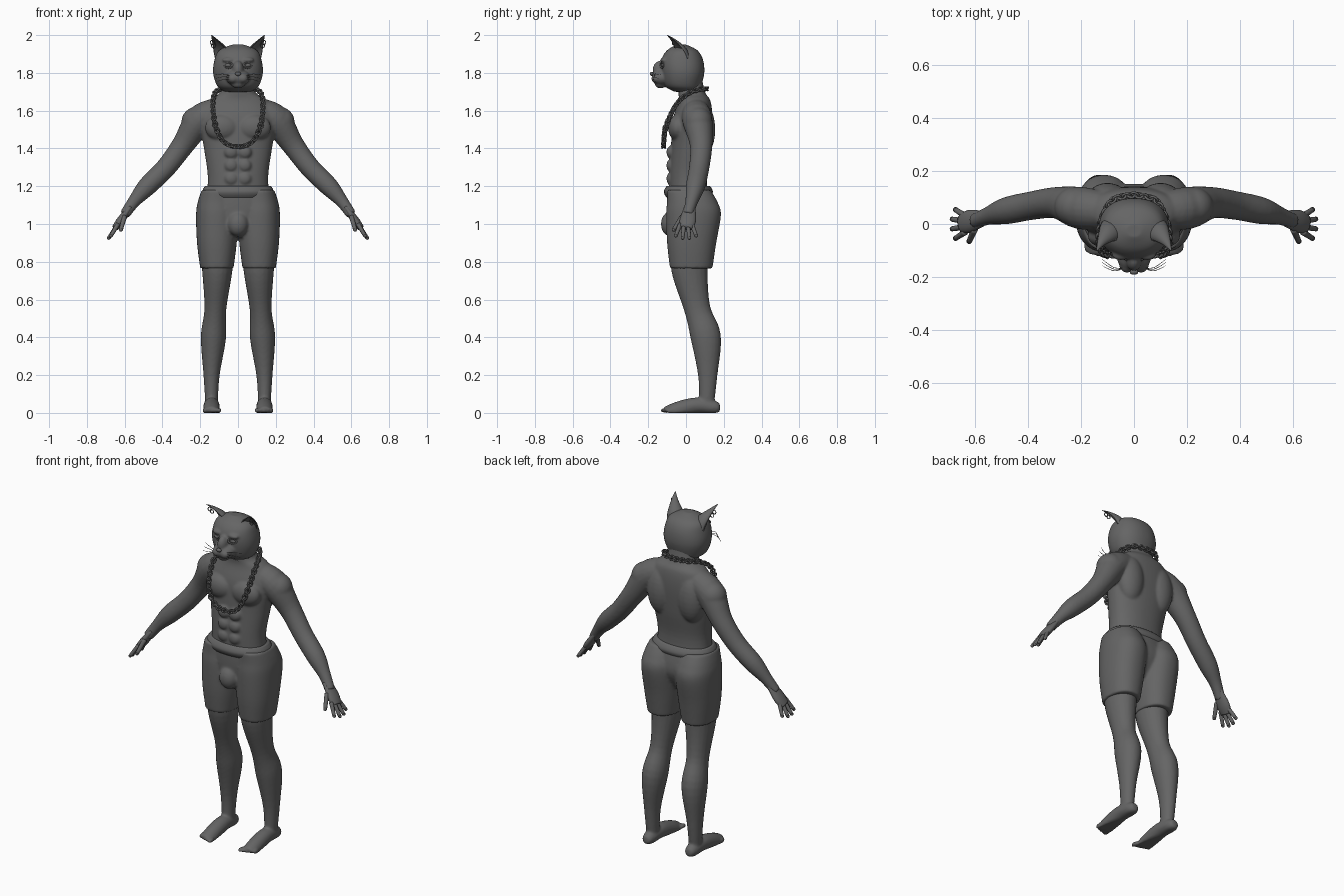
import bpy, bmesh, math
from mathutils import Vector, Matrix, Quaternion

cube = bpy.data.objects.get("Cube")
if cube:
    bpy.data.objects.remove(cube)

shade = (.13, .13, .13, 1)
grey = bpy.data.materials.new("dark grey")
grey.use_nodes = True
grey.diffuse_color = shade
grey.node_tree.nodes["Principled BSDF"].inputs["Base Color"].default_value = shade

SIDES = {"left": 1, "right": -1}
UPRIGHT = Matrix.Rotation(math.pi / 2, 4, 'X')


def spline(rows, steps=5):
    """Smooth curve through rows of numbers."""
    curve = []
    last = len(rows) - 1
    for i in range(last):
        before, start, end, after = (rows[max(0, min(last, i + k))] for k in (-1, 0, 1, 2))
        for step in range(steps):
            t = step / steps
            curve.append([q + t / 2 * (r - p + t * (2 * p - 5 * q + 4 * r - s + t * (3 * (q - r) + s - p)))
                          for p, q, r, s in zip(before, start, end, after)])
    return curve + [list(rows[-1])]


def circle(count):
    """Cosine and sine pairs around a full turn."""
    return [(math.cos(i * math.tau / count), math.sin(i * math.tau / count)) for i in range(count)]


def bridge(bm, first, second):
    """Quads between two rings of vertices."""
    for i in range(len(first)):
        bm.faces.new((first[i - 1], first[i], second[i], second[i - 1]))


def skin(bm, rings):
    """Closed tube through rings of points."""
    rings = [[bm.verts.new(point) for point in ring] for ring in rings]
    for first, second in zip(rings, rings[1:]):
        bridge(bm, first, second)
    bm.faces.new(rings[0])
    bm.faces.new(rings[-1])


def stack(bm, rows, centre=0, power=.9):
    """Level sections, each given as height, half width, front and back."""
    rings = []
    for z, half, front, back in spline(rows):
        middle, depth = (front + back) / 2, (back - front) / 2
        rings.append([(centre + half * math.copysign(abs(c) ** power, c),
                       middle + depth * math.copysign(abs(s) ** power, s), z) for c, s in circle(48)])
    skin(bm, rings)


def tube(bm, rows, side, across, flat=1, hollow=1, count=20):
    """Sections along a path, each given as x, y, z and radius."""
    rows = spline(rows)
    points = [Vector(row[:3]) for row in rows]
    rings = []
    for i, (point, row) in enumerate(zip(points, rows)):
        along = (points[min(i + 1, len(points) - 1)] - points[max(i - 1, 0)]).normalized()
        u = Vector(across)
        u = (u - along * u.dot(along)).normalized()
        v = along.cross(u) * flat
        ring = [point + row[3] * (u * c + v * (s if s > 0 else s * hollow)) for c, s in circle(count)]
        rings.append([(side * p.x, p.y, max(p.z, 0)) for p in ring])
    skin(bm, rings)


def ball(bm, at, size):
    bmesh.ops.create_uvsphere(bm, u_segments=24, v_segments=14, radius=1,
                              matrix=Matrix.Translation(at) @ Matrix.Diagonal((*size, 1)))


def finger(bm, base, tip, radius, side):
    """Straight tapering digit with a round end."""
    end = radius * .8
    tube(bm, [(*base, radius), (*tip, end)], side, (0, 1, 0), count=12)
    ball(bm, (side * tip[0], tip[1], tip[2]), (end, end, end))


def link(bm, matrix, major, minor):
    """Round ring placed by a matrix."""
    rings = [[bm.verts.new(matrix @ Vector(((major + minor * p) * c, (major + minor * p) * s, minor * q)))
              for p, q in circle(6)] for c, s in circle(16)]
    for i in range(len(rings)):
        bridge(bm, rings[i - 1], rings[i])


def finish(bm, name, voxel=0):
    """Make the object; a voxel size blends its pieces into one skin."""
    bmesh.ops.recalc_face_normals(bm, faces=bm.faces)
    for face in bm.faces:
        face.smooth = True
    mesh = bpy.data.meshes.new(name)
    bm.to_mesh(mesh)
    bm.free()
    mesh.materials.append(grey)
    part = bpy.data.objects.new(name, mesh)
    bpy.context.collection.objects.link(part)
    if voxel:
        blend = part.modifiers.new("blend", 'REMESH')
        blend.mode, blend.voxel_size, blend.use_smooth_shade = 'VOXEL', voxel, True
        soften = part.modifiers.new("soften", 'SMOOTH')
        soften.factor, soften.iterations = .5, 6


# Body: torso, muscles, arms, legs and feet
bm = bmesh.new()
stack(bm, [(1.1, .17, -.09, .12), (1.25, .16, -.09, .11), (1.4, .18, -.08, .13), (1.55, .2, -.07, .14),
           (1.65, .16, -.04, .13), (1.7, .09, -.04, .1), (1.8, .08, -.04, .08)])
for side in SIDES.values():
    chest, back, shoulder = (side * .085, -.045, 1.51), (side * .1, .09, 1.5), (side * .22, .065, 1.54)
    ball(bm, chest, (.09, .05, .07))
    ball(bm, back, (.08, .065, .14))
    ball(bm, shoulder, (.08, .075, .08))
    for row in range(3):
        ball(bm, (side * .036, -.08, 1.24 + row * .07), (.036, .024, .034))
    tube(bm, [(.1, .05, 1.6, .07), (.2, .06, 1.55, .08), (.29, .08, 1.42, .06), (.38, .07, 1.3, .054),
              (.48, .05, 1.2, .051), (.55, .03, 1.12, .034), (.6, .01, 1.05, .028)], side, (0, 1, 0))
    tube(bm, [(.11, .02, .9, .09), (.11, .02, .75, .08), (.12, .06, .55, .058), (.13, .105, .4, .067),
              (.14, .115, .2, .043), (.14, .11, .05, .033)], side, (1, 0, 0), flat=1.2)
    tube(bm, [(.14, .18, .03, .02), (.14, .15, .03, .035), (.14, .06, .04, .042), (.14, -.03, .02, .044),
              (.14, -.1, -.01, .045)], side, (1, 0, 0))
    for toe in range(5):
        ball(bm, (side * (.1 + .019 * toe), -.112 + .007 * toe, .013), (.013, .025, .013))
finish(bm, "body", .007)

# Hands: palm, four fingers and a thumb
for word, side in SIDES.items():
    bm = bmesh.new()
    tube(bm, [(.57, .02, 1.09, .03), (.62, .01, 1.02, .043), (.65, 0, .98, .035)], side, (0, 1, 0), flat=.5)
    for digit in range(4):
        spread = digit - 1.5
        short = abs(spread) * .012
        finger(bm, (.635, spread * .02, 1), (.69 - short, spread * .036, .92 + short), .012, side)
    finger(bm, (.6, -.02, 1.04), (.62, -.065, .97), .013, side)
    finish(bm, word + "_hand")

# Shorts: two legs, hips and front fullness
bm = bmesh.new()
for side in SIDES.values():
    stack(bm, [(.765, .088, -.085, .14), (.9, .105, -.1, .16), (1.05, .11, -.105, .185),
               (1.12, .1, -.1, .165), (1.18, .08, -.1, .13)], centre=side * .112)
stack(bm, [(.93, .07, -.07, .09), (1.05, .18, -.1, .15), (1.18, .18, -.1, .13)])
ball(bm, (0, -.085, 1), (.055, .048, .065))
finish(bm, "shorts", .008)

# Rolled waistband
bm = bmesh.new()
rolls = [(1.17 + .015 * k, .014 * math.cos(k * math.pi / 4)) for k in range(-2, 3)]
stack(bm, [(z, .175 + grow, -.103 - grow, .128 + grow) for z, grow in rolls])
finish(bm, "waistband")

# Head: skull, muzzle, nose bridge, chin, cheeks and brows
bm = bmesh.new()
stack(bm, [(1.7, .07, -.06, .07), (1.73, .11, -.11, .08), (1.8, .132, -.13, .097), (1.87, .124, -.13, .09),
           (1.92, .1, -.1, .06), (1.95, .03, -.05, 0)])
ball(bm, (0, -.125, 1.775), (.065, .055, .045))
ball(bm, (0, -.135, 1.815), (.03, .042, .05))
ball(bm, (0, -.135, 1.74), (.035, .03, .022))
for side in SIDES.values():
    ball(bm, (side * .026, -.153, 1.77), (.03, .031, .026))
    ball(bm, (side * .05, -.115, 1.868), (.035, .022, .014))
finish(bm, "head", .006)

bm = bmesh.new()
ball(bm, (0, -.181, 1.795), (.016, .01, .011))
finish(bm, "nose")

# Ears, eyes, eyelids, earrings and whiskers
for word, side in SIDES.items():
    bm = bmesh.new()
    tube(bm, [(.08, -.02, 1.88, .05), (.095, -.035, 1.92, .042), (.12, -.065, 1.965, .02), (.14, -.1, 2, .002)],
         side, (.85, .5, 0), flat=.8, hollow=-.5)
    finish(bm, word + "_ear")

    bm = bmesh.new()
    ball(bm, (side * .05, -.119, 1.84), (.02, .013, .011))
    finish(bm, word + "_eye")

    bm = bmesh.new()
    turn = Matrix.Rotation(side * .4, 4, 'Z') @ Matrix.Diagonal((1.15, 1, .75, 1))
    link(bm, Matrix.Translation((side * .05, -.125, 1.84)) @ turn @ UPRIGHT, .02, .005)
    finish(bm, word + "_eyelid")

    bm = bmesh.new()
    for k in range(2):
        link(bm, Matrix.Translation((side * (.13 + k * .006), -.06 - k * .012, 1.945 + k * .017)) @ UPRIGHT, .011, .0025)
    finish(bm, word + "_earrings")

    bm = bmesh.new()
    for k in (-1, 0, 1):
        tube(bm, [(.035, -.165, 1.772 + k * .008, .0016), (.075, -.17 + k * .006, 1.78 + k * .014, .0014),
                  (.12, -.145 + k * .012, 1.77 + k * .02, .0008)], side, (0, 0, 1), count=6)
    finish(bm, word + "_whiskers")

# Chain necklace: links spaced evenly along a hanging loop
half = [(0, .11, 1.715), (.08, .09, 1.715), (.12, .02, 1.695), (.133, -.05, 1.635), (.12, -.105, 1.52),
        (.075, -.118, 1.435), (0, -.118, 1.41)]
loop = [Vector(p) for p in spline(half + [(-x, y, z) for x, y, z in half[-2::-1]], 24)]
bm = bmesh.new()
travel, count, gap = 0, 0, .0185
for here, there in zip(loop, loop[1:]):
    travel += (there - here).length
    if travel >= gap * count:
        twist = Quaternion((1, 0, 0), math.pi / 4 * (-1) ** count)
        turn = ((there - here).to_track_quat('X', 'Z') @ twist).to_matrix().to_4x4()
        link(bm, Matrix.Translation(there) @ turn @ Matrix.Diagonal((1.15, .95, 1, 1)), .0125, .0048)
        count += 1
finish(bm, "chain_necklace")
